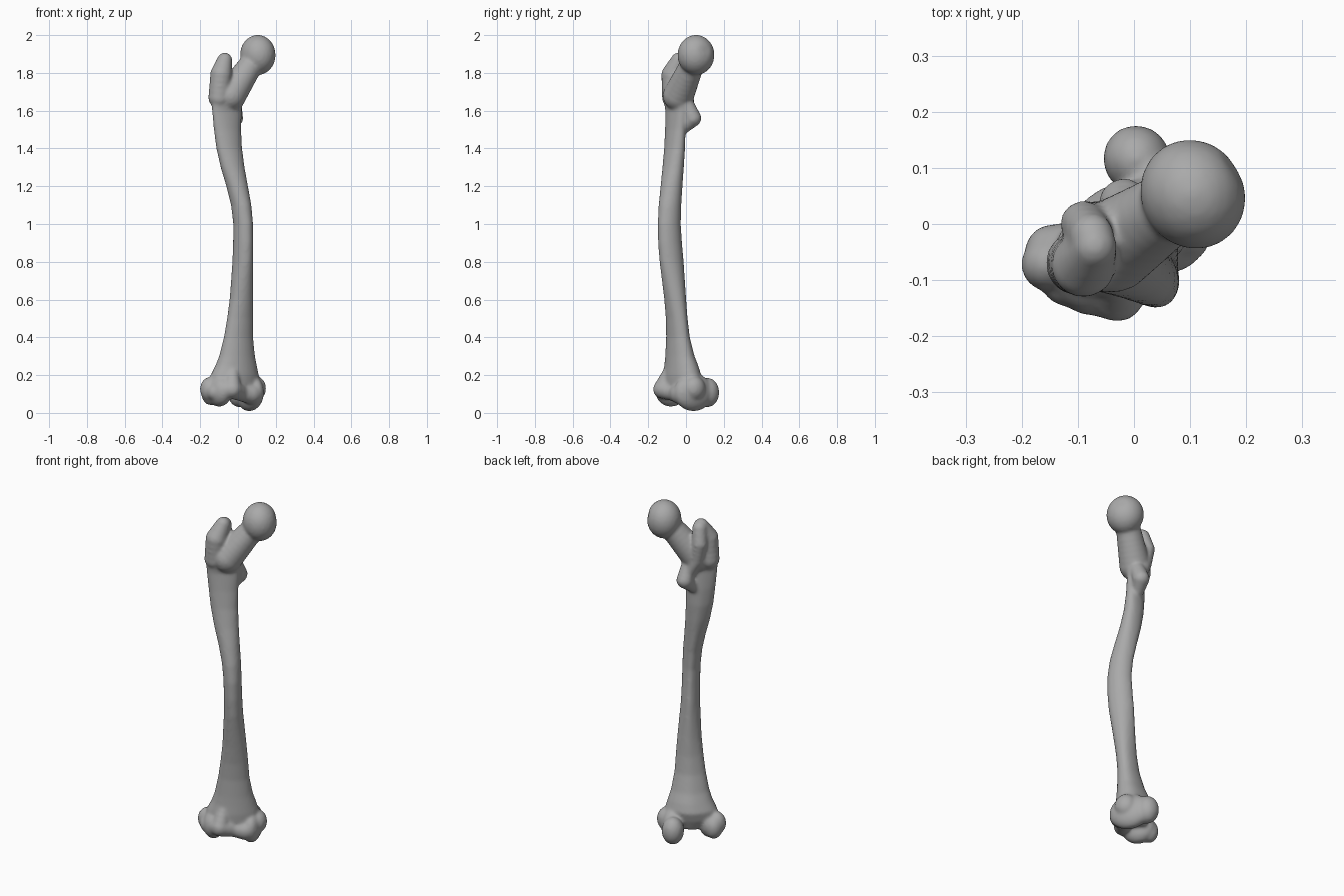
import bpy, bmesh, math
from mathutils import Vector, Matrix

cube = bpy.data.objects.get("Cube")
if cube:
    bpy.data.objects.remove(cube, do_unlink=True)

TURN = Matrix.Rotation(math.radians(30), 3, 'Z')   # neck and knee axis are turned
verts, faces = [], []

# Unit ball shared by every rounded mass
ball = bmesh.new()
bmesh.ops.create_icosphere(ball, subdivisions=3, radius=1)
BALL_POINTS = [v.co.copy() for v in ball.verts]
BALL_FACES = [[v.index for v in f.verts] for f in ball.faces]
ball.free()


def blob(centre, radii, pit=None):
    """Ellipsoid with radii across, fore-aft and up; pit is the way a dimple faces."""
    start = len(verts)
    m = TURN @ Matrix.Diagonal(radii)
    for p in BALL_POINTS:
        q = m @ p
        if pit:
            q *= 1 - 0.08 * max(0, q.normalized().dot(pit)) ** 30
        verts.append(Vector(centre) + q)
    faces.extend([start + i for i in f] for f in BALL_FACES)


def limb(*stops, steps=4):
    """Rounded tapering tube through (x, y, z, radius) stops."""
    for a, b in zip(stops, stops[1:]):
        for i in range(steps + 1):
            x, y, z, r = Vector(a).lerp(Vector(b), i / steps)
            blob((x, y, z), (r, r, r))


def loft(sections, sides=32):
    """Tube through (z, x min, x max, y min, y max), with a ridge down the back."""
    start = len(verts)
    for z, x0, x1, y0, y1 in sections:
        hx, hy = (x1 - x0) / 2, (y1 - y0) / 2
        a = math.sqrt(max((3 * hx**2 - hy**2) / 2, 0.001))
        b = math.sqrt(max((3 * hy**2 - hx**2) / 2, 0.001))
        for i in range(sides):
            t = math.tau * i / sides
            ridge = 1 + 0.1 * max(0, math.sin(t)) ** 10
            p = TURN @ Vector((a * math.cos(t), b * math.sin(t) * ridge, 0))
            verts.append(p + Vector(((x0 + x1) / 2, (y0 + y1) / 2, z)))
    for low in range(start, len(verts) - sides, sides):
        for i in range(sides):
            j = (i + 1) % sides
            faces.append([low + i, low + j, low + sides + j, low + sides + i])
    faces.append(list(range(start, start + sides))[::-1])
    faces.append(list(range(len(verts) - sides, len(verts))))


# Shaft, flaring toward the knee
loft([
    (0.09, -0.10, 0.07, -0.10, 0.04),
    (0.15, -0.15, 0.11, -0.13, 0.07),
    (0.20, -0.145, 0.11, -0.125, 0.08),
    (0.25, -0.12, 0.10, -0.115, 0.065),
    (0.30, -0.10, 0.09, -0.11, 0.045),
    (0.40, -0.075, 0.08, -0.105, 0.02),
    (0.50, -0.058, 0.08, -0.107, 0.008),
    (0.60, -0.045, 0.08, -0.115, 0.0),
    (0.80, -0.03, 0.08, -0.14, -0.015),
    (0.90, -0.026, 0.081, -0.148, -0.024),
    (1.00, -0.025, 0.08, -0.15, -0.03),
    (1.10, -0.037, 0.071, -0.145, -0.027),
    (1.20, -0.062, 0.053, -0.135, -0.02),
    (1.30, -0.092, 0.035, -0.125, -0.012),
    (1.40, -0.115, 0.022, -0.116, -0.005),
    (1.50, -0.128, 0.017, -0.111, -0.002),
    (1.60, -0.138, 0.02, -0.11, 0.0),
    (1.70, -0.14, 0.035, -0.12, 0.01),
])

# Ball head with a shallow pit
blob((0.105, 0.053, 1.895), (0.093, 0.1, 0.107), Vector((0.8, 0.5, 0.25)).normalized())

# Neck
limb((0.08, 0.04, 1.86, 0.063), (-0.04, -0.04, 1.68, 0.083), steps=8)

# Greater trochanter and the crest running down to the lesser one
limb((-0.10, -0.07, 1.67, 0.058), (-0.09, -0.073, 1.79, 0.058), (-0.07, -0.04, 1.868, 0.04))
limb((-0.075, -0.02, 1.86, 0.04), (-0.09, 0.0, 1.78, 0.042), (-0.07, 0.0, 1.68, 0.04),
     (-0.03, 0.015, 1.60, 0.035))
limb((-0.04, -0.02, 1.50, 0.03), (-0.018, 0.036, 1.56, 0.046), (-0.02, 0.0, 1.64, 0.04))

# Inner condyle
blob((0.06, 0.04, 0.108), (0.06, 0.115, 0.1))
blob((0.005, 0.115, 0.108), (0.06, 0.062, 0.078))
blob((0.095, 0.045, 0.13), (0.052, 0.06, 0.065))

# Outer condyle
blob((-0.1, -0.08, 0.115), (0.06, 0.09, 0.083))
blob((-0.145, -0.05, 0.105), (0.05, 0.05, 0.065))
blob((-0.15, -0.07, 0.125), (0.052, 0.05, 0.065))

# Front knee groove with its raised outer lip
limb((-0.12, -0.10, 0.11, 0.047), (-0.03, -0.125, 0.125, 0.05), (0.02, -0.06, 0.105, 0.045),
     (0.07, -0.03, 0.1, 0.055))
limb((-0.03, -0.125, 0.13, 0.047), (-0.03, -0.08, 0.23, 0.035))

mesh = bpy.data.meshes.new("thigh_bone")
mesh.from_pydata(verts, [], faces)
bone = bpy.data.objects.new("thigh_bone", mesh)
bpy.context.collection.objects.link(bone)

# Fuse the masses into one soft surface
fuse = bone.modifiers.new("fuse", 'REMESH')
fuse.mode = 'VOXEL'
fuse.voxel_size = 0.008
fuse.use_smooth_shade = True
soften = bone.modifiers.new("soften", 'SMOOTH')
soften.factor = 0.5
soften.iterations = 10

# Bone colour
mat = bpy.data.materials.new("bone_grey")
mat.use_nodes = True
colour = (0.4, 0.4, 0.4, 1)
mat.diffuse_color = colour
mat.node_tree.nodes["Principled BSDF"].inputs["Base Color"].default_value = colour
mesh.materials.append(mat)
